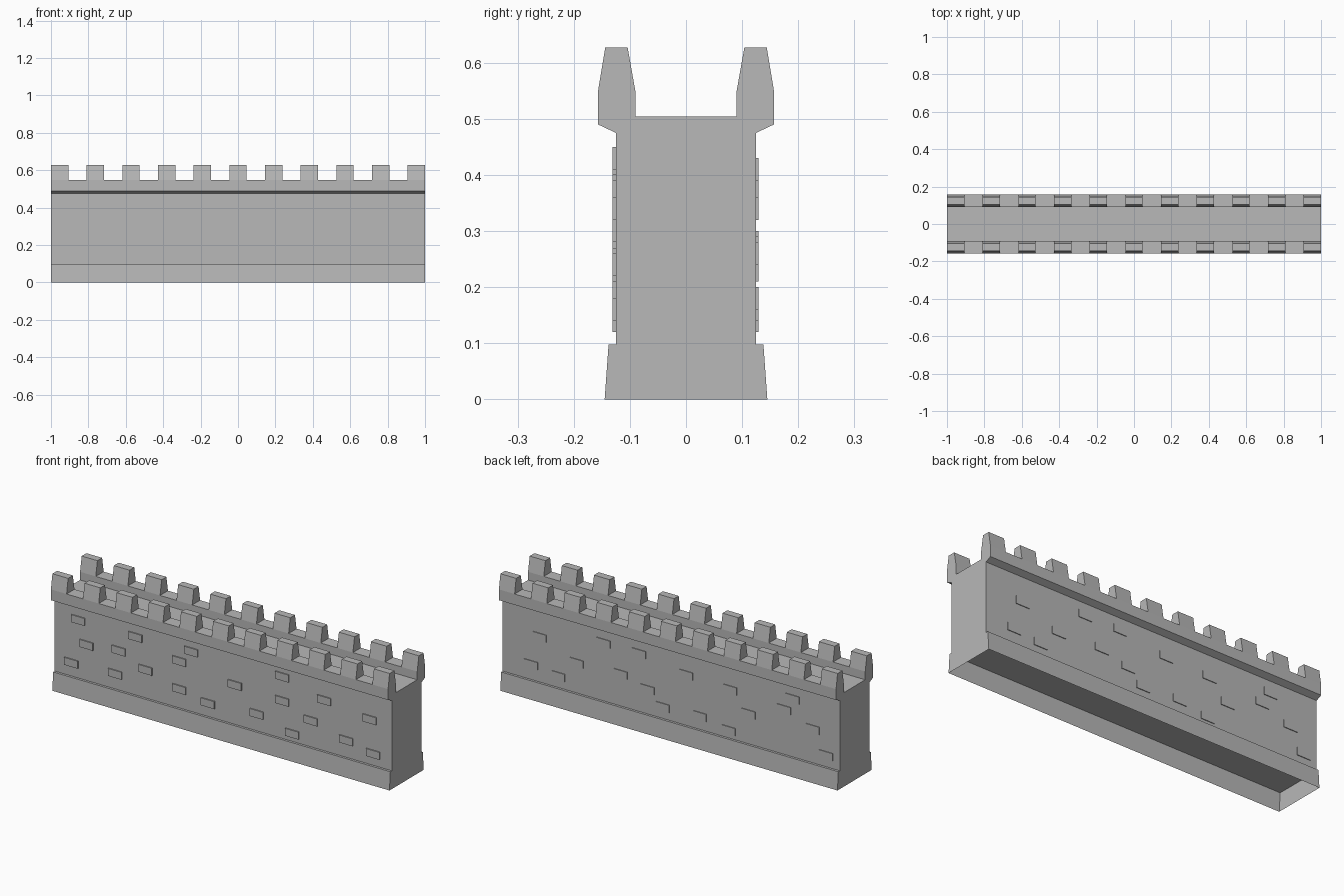
import bpy
import bmesh

default = bpy.data.objects.get("Cube")
if default:
    bpy.data.objects.remove(default, do_unlink=True)

stone = bpy.data.materials.new("grey stone")
stone.use_nodes = True
GREY = (0.48, 0.48, 0.48, 1)
stone.diffuse_color = GREY
stone.node_tree.nodes["Principled BSDF"].inputs["Base Color"].default_value = GREY

LENGTH = 2.0
LEDGE = 0.098
WALL = 0.125
PARAPET_TOP = 0.548


def finish(name, bm):
    mesh = bpy.data.meshes.new(name)
    bm.to_mesh(mesh)
    bm.free()
    mesh.materials.append(stone)
    obj = bpy.data.objects.new(name, mesh)
    bpy.context.scene.collection.objects.link(obj)
    return obj


def extrude_profile(bm, profile, start, width):
    """Sweep a closed (y, z) outline along x."""
    face = bm.faces.new([bm.verts.new((start, y, z)) for y, z in profile])
    swept = bmesh.ops.extrude_face_region(bm, geom=[face])["geom"]
    verts = [v for v in swept if isinstance(v, bmesh.types.BMVert)]
    bmesh.ops.translate(bm, verts=verts, vec=(width, 0, 0))
    # the starting face stays behind as the first end cap
    bmesh.ops.recalc_face_normals(bm, faces=bm.faces[:])


# Wall with flared plinth, overhanging parapets and sunken walkway
half = [(0.145, 0), (0.138, LEDGE), (WALL, LEDGE), (WALL, 0.475),
        (0.157, 0.49), (0.157, PARAPET_TOP), (0.09, PARAPET_TOP), (0.09, 0.504)]
outline = half + [(-y, z) for y, z in reversed(half)]
bm = bmesh.new()
extrude_profile(bm, outline, -LENGTH / 2, LENGTH)
underside = [f for f in bm.faces if all(v.co.z < 0.001 for v in f.verts)]
bmesh.ops.delete(bm, geom=underside, context="FACES_ONLY")
finish("wall", bm)

# Ceiling of the open plinth
bm = bmesh.new()
corners = [(-1, -1), (-1, 1), (1, 1), (1, -1)]
bm.faces.new([bm.verts.new((x * LENGTH / 2, y * WALL, LEDGE)) for x, y in corners])
finish("plinth_ceiling", bm)

# Tapered merlons along both parapets
COUNT = 11
MERLON = 0.093
pitch = (LENGTH - MERLON) / (COUNT - 1)
merlon = [(0.157, PARAPET_TOP), (0.144, 0.627), (0.104, 0.627), (0.09, PARAPET_TOP)]
for side, name in ((-1, "front_merlons"), (1, "back_merlons")):
    bm = bmesh.new()
    for i in range(COUNT):
        start = -LENGTH / 2 + i * pitch
        extrude_profile(bm, [(side * y, z) for y, z in merlon], start, MERLON)
    underside = [f for f in bm.faces if all(v.co.z < PARAPET_TOP + 0.001 for v in f.verts)]
    bmesh.ops.delete(bm, geom=underside, context="FACES_ONLY")
    finish(name, bm)


# Raised bricks, each placed by the centre of its top edge
def bricks(name, side, depth, places):
    width, height = 0.08, 0.04
    bm = bmesh.new()
    for x, top in places:
        cube = bmesh.ops.create_cube(bm, size=1)["verts"]
        bmesh.ops.scale(bm, verts=cube, vec=(width, depth, height))
        centre = (x, side * (WALL + depth / 2), top - height / 2)
        bmesh.ops.translate(bm, verts=cube, vec=centre)
    inner = [f for f in bm.faces if all(abs(v.co.y) < WALL + 0.001 for v in f.verts)]
    bmesh.ops.delete(bm, geom=inner, context="FACES_ONLY")
    finish(name, bm)


bricks("front_bricks", -1, 0.006, [
    (-.81, .31), (-.52, .43), (-.19, .44), (-.9, .19), (-.64, .2), (-.46, .27),
    (.35, .45), (.35, .32), (.41, .16), (.87, .36), (-.86, .43), (-.62, .33),
    (-.26, .37), (-.26, .22), (-.09, .19), (.07, .33), (.2, .21), (.6, .39),
    (.52, .26), (.73, .21), (.89, .18)])
bricks("back_bricks", 1, 0.004, [
    (.78, .36), (.4, .43), (.19, .43), (.83, .2), (.67, .18), (.56, .28),
    (.3, .29), (.14, .25), (-.09, .39), (-.35, .38), (.05, .18), (-.17, .19),
    (-.34, .16), (-.46, .28), (-.72, .43), (-.67, .36), (-.84, .3), (-.92, .18)])
